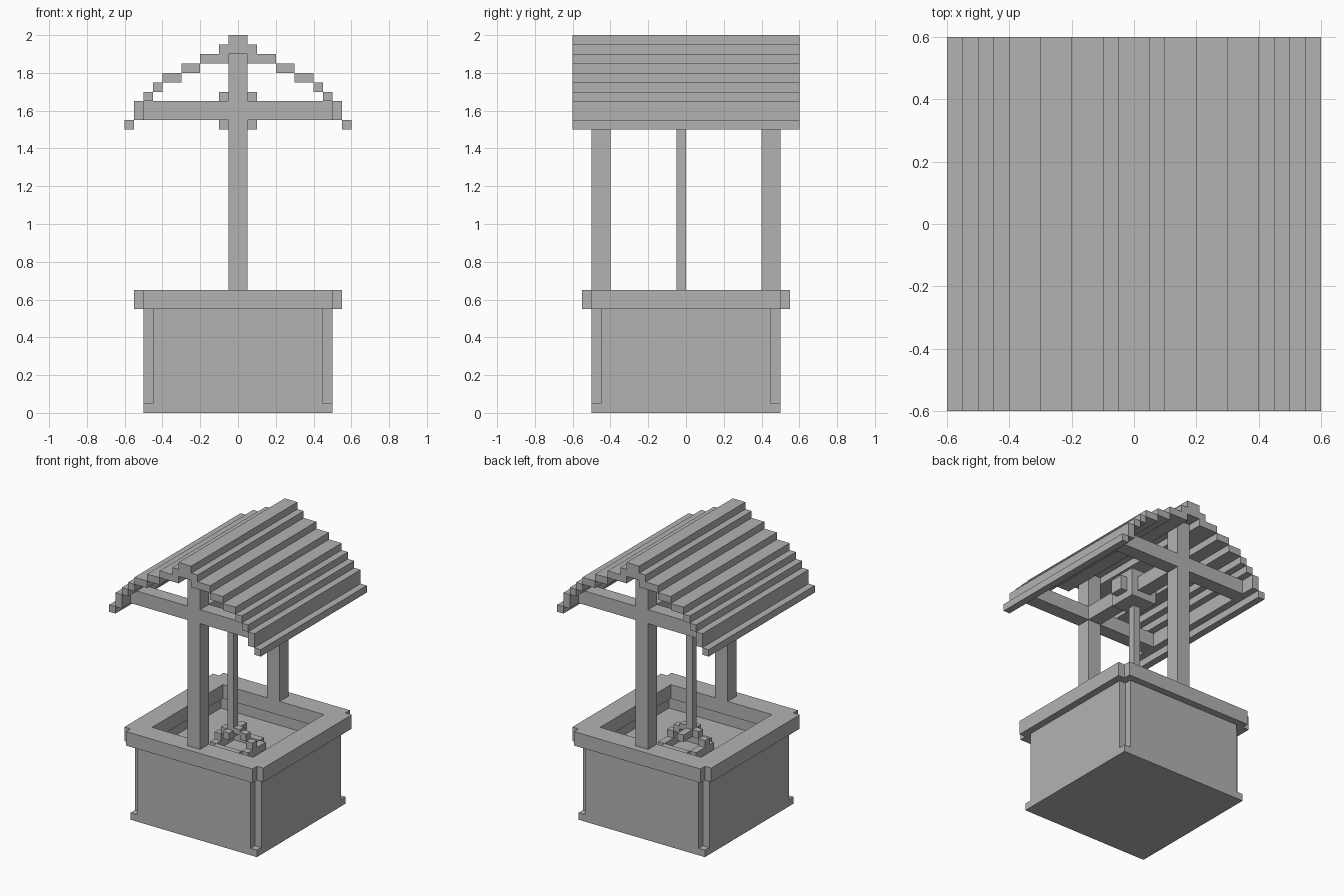
import bpy, bmesh

if "Cube" in bpy.data.objects:
    bpy.data.objects.remove(bpy.data.objects["Cube"], do_unlink=True)

grey = bpy.data.materials.new("plain_grey")
GREY = (0.45, 0.45, 0.45, 1)
grey.use_nodes = True
grey.diffuse_color = GREY
grey.node_tree.nodes["Principled BSDF"].inputs["Base Color"].default_value = GREY


def blocks(name, boxes):
    """One object from boxes given as (x range, y range, z range)."""
    bm = bmesh.new()
    for ranges in boxes:
        made = bmesh.ops.create_cube(bm, size=1)["verts"]
        for v in made:
            for axis, (low, high) in enumerate(ranges):
                v.co[axis] = high if v.co[axis] > 0 else low
    mesh = bpy.data.meshes.new(name)
    bm.to_mesh(mesh)
    bm.free()
    mesh.materials.append(grey)
    obj = bpy.data.objects.new(name, mesh)
    bpy.context.collection.objects.link(obj)
    return obj


def both(half):
    return (-half, half)


def side(s, near, far):
    return tuple(sorted((s * near, s * far)))


def frame(outer, inner, length, z):
    """Four bars around the centre; length is half the bar length."""
    bars = []
    for s in (-1, 1):
        bars.append((both(length), side(s, inner, outer), z))
        bars.append((side(s, inner, outer), both(inner), z))
    return bars


# Basin: foot slab, walls with notched corners, water
blocks("foot_slab", [(both(.5), both(.5), (0, .05))])
walls = []
for s in (-1, 1):
    walls.append((both(.45), side(s, .45, .5), (.05, .55)))
    walls.append((side(s, .45, .5), both(.45), (.05, .55)))
blocks("basin_walls", walls)
blocks("water", [(both(.45), both(.45), (.05, .45))])

# Rim with overhanging lips that stop short of the corners
blocks("rim", frame(.5, .4, .5, (.55, .65)))
lips = []
for s in (-1, 1):
    lips.append((both(.5), side(s, .5, .55), (.55, .65)))
    lips.append((side(s, .5, .55), both(.5), (.55, .65)))
blocks("rim_lips", lips)

# Posts and cross beams
for s, label in ((-1, "front"), (1, "back")):
    depth = side(s, .4, .5)
    blocks(label + "_post", [(both(.05), depth, (.65, 1.9))])
    blocks(label + "_beam", [(side(t, .05, .5), depth, (1.55, 1.65)) for t in (-1, 1)])

# Stepped roof: (inner x, outer x, bottom, top) for each plank
planks = [(.05, .1, 1.9, 1.95), (.05, .2, 1.85, 1.9), (.2, .3, 1.8, 1.85),
          (.3, .4, 1.75, 1.8), (.4, .45, 1.7, 1.75), (.45, .5, 1.65, 1.7),
          (.5, .55, 1.55, 1.65), (.55, .6, 1.5, 1.55)]
for s, label in ((1, "left"), (-1, "right")):
    blocks(label + "_roof", [(side(s, a, b), both(.6), (low, high))
                             for a, b, low, high in planks])
blocks("roof_ridge", [(both(.05), both(.6), (1.9, 2))])

# Axle, drum and rope
blocks("axle", [(both(.05), both(.4), (1.55, 1.65))])
blocks("drum", [(both(.1), both(.1), (1.5, 1.7)),
                (both(.15), both(.05), (1.55, 1.65))])
blocks("rope", [((-.05, 0), (-.05, 0), (.6, 1.5))])

# Floating bucket: ring with open corners and a stepped handle
ring = []
for s in (-1, 1):
    ring.append((both(.1), side(s, .1, .15), (.42, .5)))
    ring.append((side(s, .1, .15), both(.1), (.42, .5)))
blocks("bucket", ring)
handle = [(both(.05), (-.05, 0), (.58, .62))]
for s in (-1, 1):
    handle.append((side(s, .05, .1), (-.05, 0), (.55, .6)))
    handle.append((side(s, .1, .15), (-.05, 0), (.5, .55)))
handle.append(((-.05, 0), both(.1), (.55, .6)))
blocks("bucket_handle", handle)
